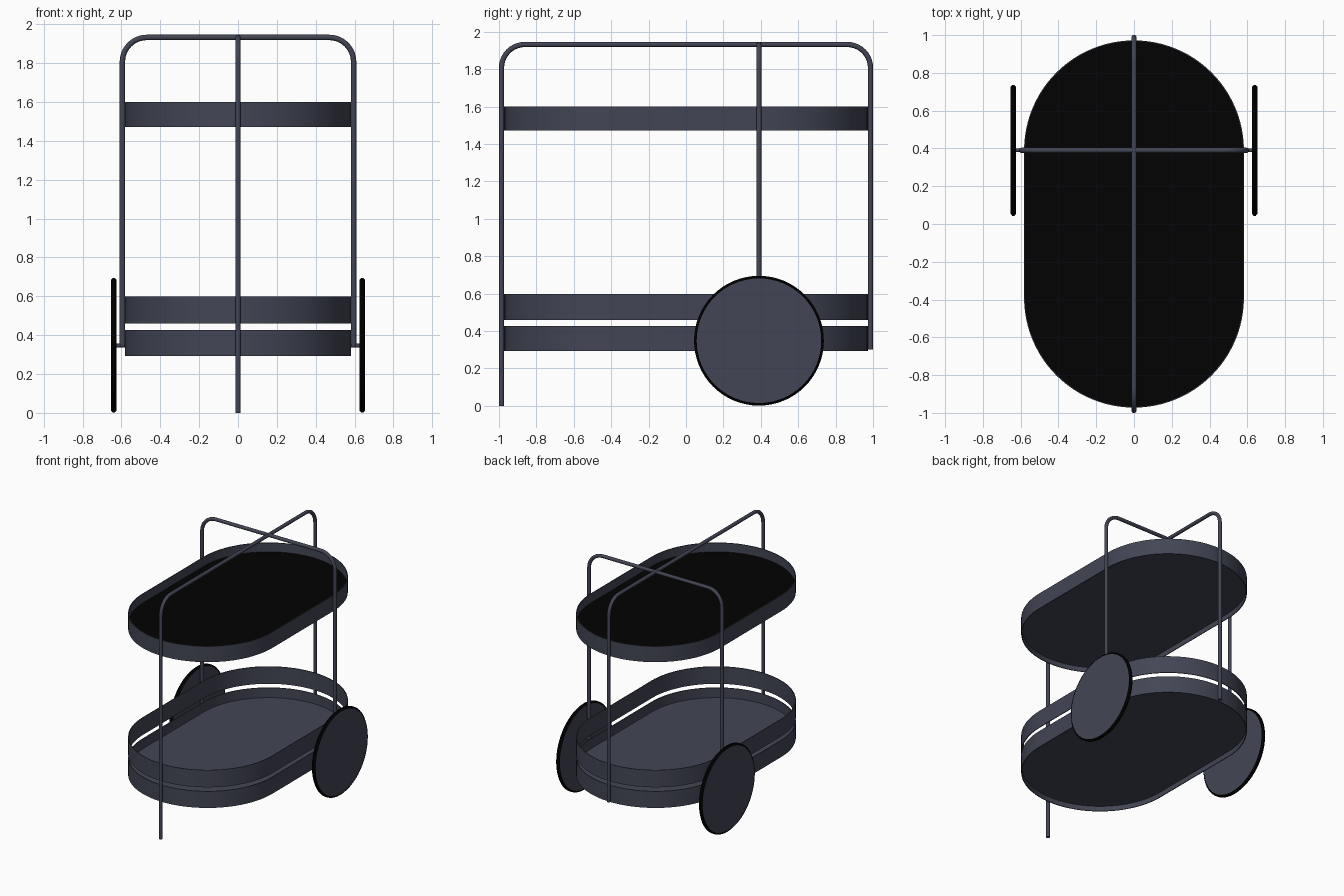
import bpy, bmesh, math
from mathutils import Vector

if "Cube" in bpy.data.objects:
    bpy.data.objects.remove(bpy.data.objects["Cube"])


def material(name, rgb):
    m = bpy.data.materials.new(name)
    m.diffuse_color = (*rgb, 1)
    m.use_nodes = True
    m.node_tree.nodes["Principled BSDF"].inputs["Base Color"].default_value = m.diffuse_color
    return m


METAL = material("slate_metal", (0.055, 0.06, 0.09))
BLACK = material("black", (0.0005, 0.0005, 0.0005))


def finish(name, bm, mat, top_mat=None):
    bmesh.ops.recalc_face_normals(bm, faces=bm.faces)
    bm.normal_update()
    if top_mat:
        for f in bm.faces:
            f.material_index = int(f.normal.z > 0.5)
    me = bpy.data.meshes.new(name)
    bm.to_mesh(me)
    bm.free()
    me.materials.append(mat)
    if top_mat:
        me.materials.append(top_mat)
    ob = bpy.data.objects.new(name, me)
    bpy.context.collection.objects.link(ob)
    bpy.ops.object.select_all(action='DESELECT')
    ob.select_set(True)
    bpy.context.view_layer.objects.active = ob
    bpy.ops.object.shade_smooth_by_angle(angle=math.radians(35))
    return ob


def stadium(r, half, n=48):
    # outline with rounded front and back ends
    pts = []
    for s in (1, -1):
        for i in range(n + 1):
            a = math.pi * i / n
            pts.append((s * r * math.cos(a), s * (half + r * math.sin(a))))
    return pts


def band(name, z0, z1, r=0.582, half=0.39, t=0.006):
    # thin upright wall following the stadium outline
    bm = bmesh.new()
    rings = [[bm.verts.new((x, y, z)) for x, y in stadium(rad, half)]
             for rad, z in ((r, z0), (r, z1), (r - t, z1), (r - t, z0))]
    n = len(rings[0])
    for k in range(4):
        a, b = rings[k], rings[(k + 1) % 4]
        for i in range(n):
            j = (i + 1) % n
            bm.faces.new((a[i], a[j], b[j], b[i]))
    return finish(name, bm, METAL)


def plate(name, z0, z1, top_mat=None, r=0.577, half=0.39):
    bm = bmesh.new()
    f = bm.faces.new([bm.verts.new((x, y, z0)) for x, y in stadium(r, half)])
    ext = bmesh.ops.extrude_face_region(bm, geom=[f], use_keep_orig=True)
    verts = [v for v in ext["geom"] if isinstance(v, bmesh.types.BMVert)]
    bmesh.ops.translate(bm, vec=(0, 0, z1 - z0), verts=verts)
    return finish(name, bm, METAL, top_mat)


def hoop(name, half, top, bend, z_left, z_right, place, r=0.0135, seg=10, sides=16):
    # bent tube: up one side, across the top and down the other
    path = [(-half, z_left)]
    for cx, start in ((-half + bend, math.pi), (half - bend, math.pi / 2)):
        for i in range(seg + 1):
            a = start - math.pi / 2 * i / seg
            path.append((cx + bend * math.cos(a), top - bend + bend * math.sin(a)))
    path.append((half, z_right))
    bm = bmesh.new()
    normal = place(0, 0, 1) - place(0, 0, 0)
    rings = []
    for i, (u, z) in enumerate(path):
        p, q = path[max(i - 1, 0)], path[min(i + 1, len(path) - 1)]
        d = Vector((q[0] - p[0], q[1] - p[1])).normalized()
        if i in (0, 1):
            d = Vector((0, 1))
        elif i >= len(path) - 2:
            d = Vector((0, -1))
        side = place(-d.y, d.x, 0) - place(0, 0, 0)
        c = place(u, z, 0)
        rings.append([bm.verts.new(c + r * (math.cos(k * math.tau / sides) * side
                                            + math.sin(k * math.tau / sides) * normal))
                      for k in range(sides)])
    for a, b in zip(rings, rings[1:]):
        for k in range(sides):
            j = (k + 1) % sides
            bm.faces.new((a[k], a[j], b[j], b[k]))
    bm.faces.new(rings[0])
    bm.faces.new(rings[-1])
    return finish(name, bm, METAL)


def lathe_x(name, profile, centre, mat, n=64, closed=True):
    # spin an (x offset, radius) profile about a sideways axis
    bm = bmesh.new()
    cx, cy, cz = centre
    rings = [[bm.verts.new((cx + x, cy + r * math.cos(k * math.tau / n),
                            cz + r * math.sin(k * math.tau / n))) for k in range(n)]
             for x, r in profile]
    pairs = list(zip(rings, rings[1:]))
    if closed:
        pairs.append((rings[-1], rings[0]))
    else:
        bm.faces.new(rings[0])
        bm.faces.new(rings[-1])
    for a, b in pairs:
        for k in range(n):
            j = (k + 1) % n
            bm.faces.new((a[k], a[j], b[j], b[k]))
    return finish(name, bm, mat)


# trays and guard rail
band("top_tray_wall", 1.472, 1.60)
plate("top_tray_base", 1.512, 1.527, BLACK)
band("guard_rail", 0.459, 0.598)
band("bottom_tray_wall", 0.292, 0.427)
plate("bottom_tray_base", 0.332, 0.347)

# two crossing tube hoops
hoop("long_hoop", 0.9865, 1.932, 0.125, 0.0, 0.30, lambda u, z, n: Vector((n, u, z)), r=0.014)
hoop("cross_hoop", 0.595, 1.932, 0.125, 0.34, 0.34, lambda u, z, n: Vector((u, 0.39 + n, z)), r=0.014)

# wheels with black tyres
for s, side in ((-1, "left"), (1, "right")):
    c = (s * 0.639, 0.39, 0.348)
    lathe_x(side + "_wheel_disc", [(-0.013, 0.335), (0.013, 0.335)], c, METAL, closed=False)
    lathe_x(side + "_tyre", [(-0.015, 0.333), (-0.015, 0.336), (-0.005, 0.347),
                             (0.005, 0.347), (0.015, 0.336), (0.015, 0.333)], c, BLACK)
    lathe_x(side + "_axle", [(-0.025, 0.010), (0.025, 0.010)],
            (s * 0.606, 0.39, 0.346), METAL, n=16, closed=False)
